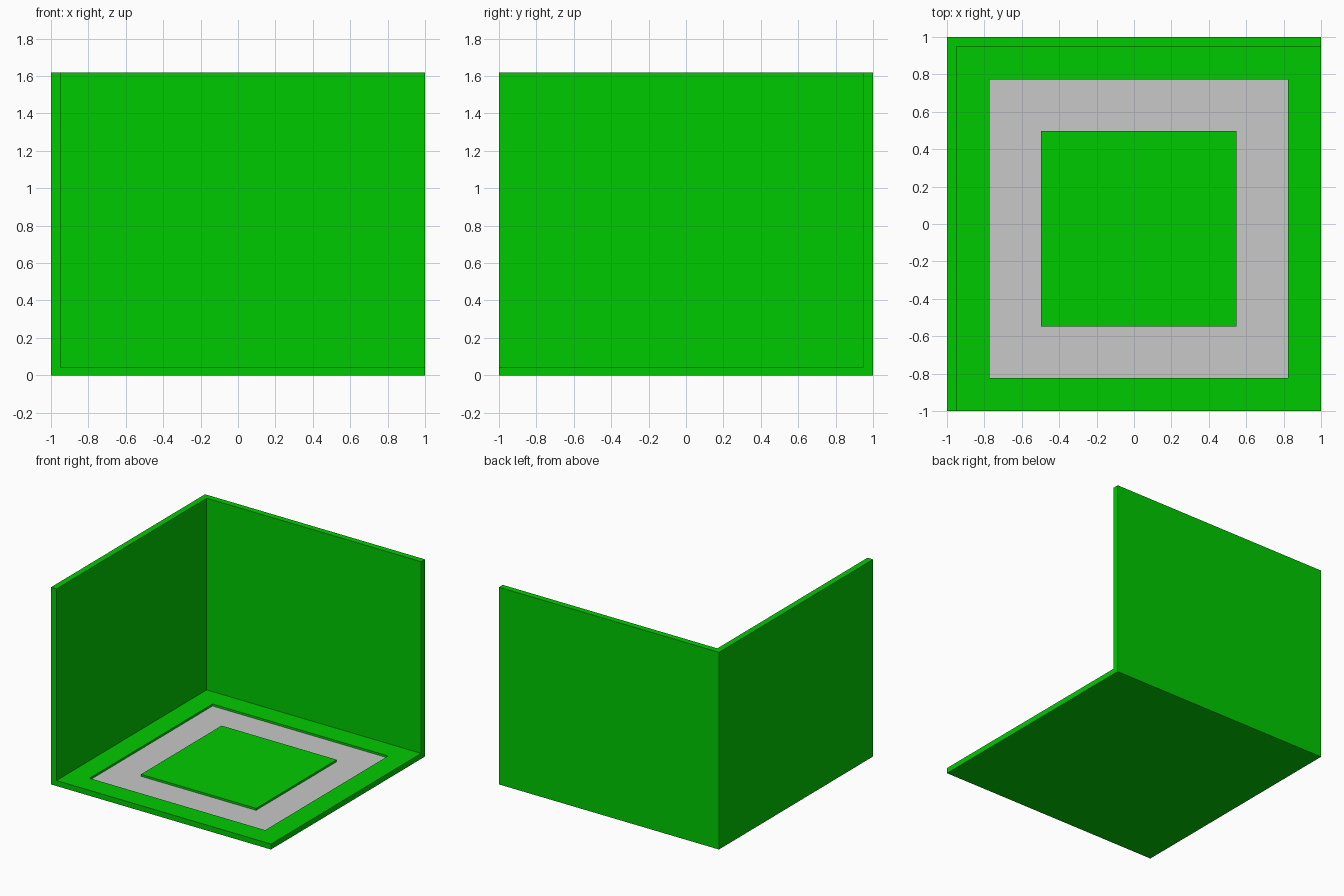
import bpy
import bmesh

HALF, HEIGHT = 1.0, 1.62
FLOOR, WALL, RECESS = 0.045, 0.05, 0.017

cube = bpy.data.objects.get("Cube")
if cube:
    bpy.data.objects.remove(cube, do_unlink=True)


def make_material(name, rgb):
    mat = bpy.data.materials.new(name)
    mat.use_nodes = True
    color = (*rgb, 1.0)
    mat.diffuse_color = color
    mat.node_tree.nodes["Principled BSDF"].inputs["Base Color"].default_value = color
    return mat


green = make_material("bright green", (0.0, 0.59, 0.0))
grey = make_material("light grey", (0.58, 0.58, 0.58))


def prism(bm, outline, z0, z1):
    """Build a closed solid from a flat outline and return its top face."""
    base = bm.faces.new([bm.verts.new((x, y, z0)) for x, y in outline])
    geom = bmesh.ops.extrude_face_region(bm, geom=[base], use_keep_orig=True)["geom"]
    top = next(g for g in geom if isinstance(g, bmesh.types.BMFace))
    bmesh.ops.translate(bm, vec=(0, 0, z1 - z0), verts=top.verts)
    bmesh.ops.recalc_face_normals(bm, faces=bm.faces)
    return top


def inset_square(bm, face, low, high):
    """Inset a face to a square that mirrors its x range in y; return the rim faces."""
    rim = bmesh.ops.inset_individual(bm, faces=[face], thickness=0.1)["faces"]
    for v in face.verts:
        v.co.x = low if v.co.x < 0 else high
        v.co.y = -high if v.co.y < 0 else -low
    return rim


def step(bm, face, dz):
    """Raise or sink a face, leaving straight sides around it."""
    bmesh.ops.inset_individual(bm, faces=[face], thickness=0.0)
    bmesh.ops.translate(bm, vec=(0, 0, dz), verts=face.verts)


def finish(bm, name, *materials):
    mesh = bpy.data.meshes.new(name)
    bm.to_mesh(mesh)
    bm.free()
    for mat in materials:
        mesh.materials.append(mat)
    obj = bpy.data.objects.new(name, mesh)
    bpy.context.collection.objects.link(obj)


# Floor slab with a sunken grey band around a raised centre
bm = bmesh.new()
top = prism(bm, [(-HALF, -HALF), (HALF, -HALF), (HALF, HALF), (-HALF, HALF)], 0, FLOOR)
inset_square(bm, top, -0.772, 0.824)
step(bm, top, -RECESS)
for face in inset_square(bm, top, -0.498, 0.548):
    if face != top:
        face.material_index = 1
step(bm, top, RECESS)
finish(bm, "floor", green, grey)

# Two walls joined at the back corner
inner = HALF - WALL
bm = bmesh.new()
prism(bm, [(-HALF, -HALF), (-inner, -HALF), (-inner, inner),
           (HALF, inner), (HALF, HALF), (-HALF, HALF)], FLOOR, HEIGHT)
finish(bm, "corner_walls", green)
